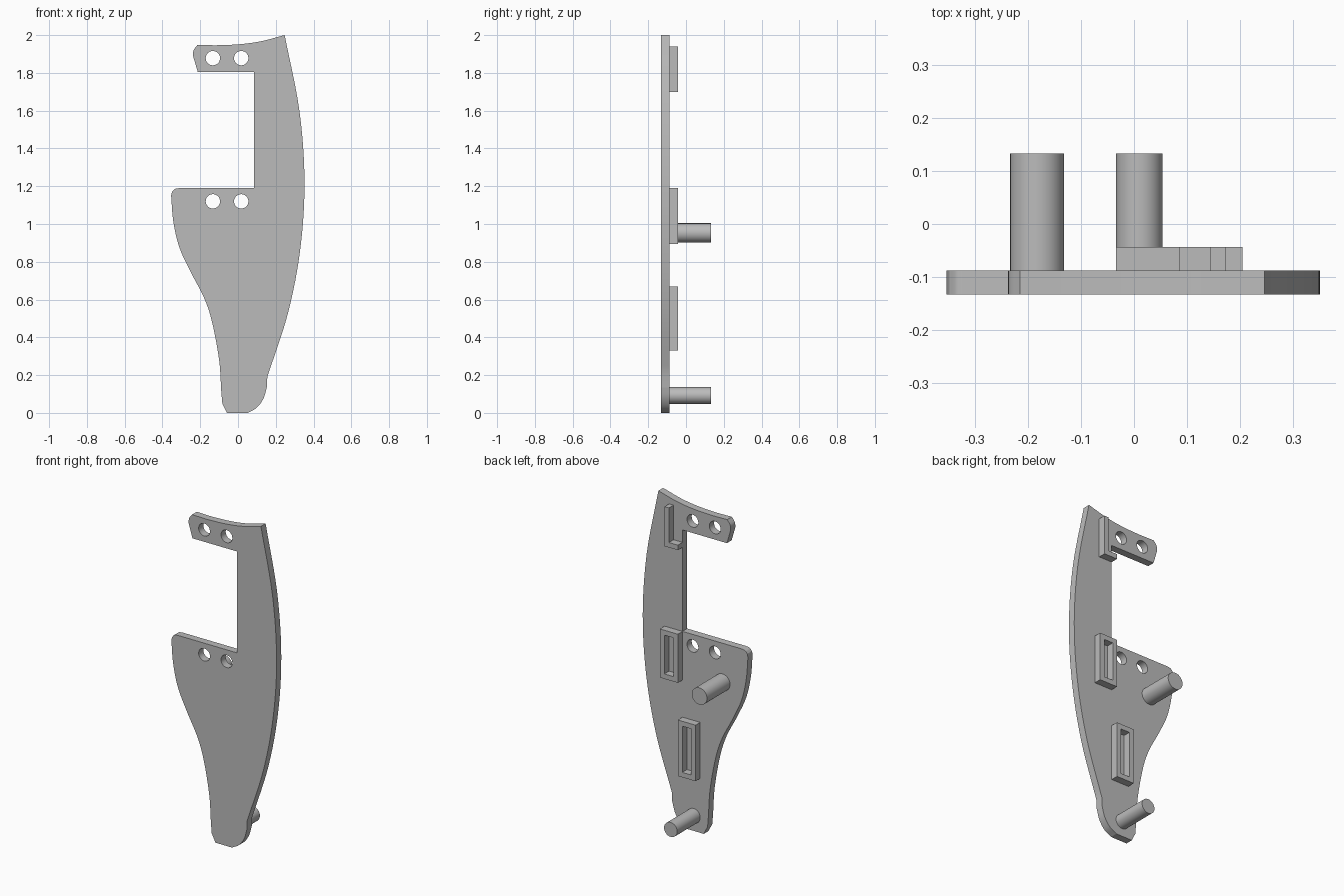
import bpy, bmesh, math
from mathutils import Matrix, Vector
from mathutils.geometry import interpolate_bezier

if "Cube" in bpy.data.objects:
    bpy.data.objects.remove(bpy.data.objects["Cube"])

grey = bpy.data.materials.new("plain grey")
grey.use_nodes = True
grey.diffuse_color = (0.5, 0.5, 0.5, 1)
grey.node_tree.nodes["Principled BSDF"].inputs["Base Color"].default_value = grey.diffuse_color

FRONT, FACE, RIB_BACK, PEG_BACK = -0.133, -0.088, -0.043, 0.133


def smooth(points, steps=6):
    """Smooth path through the points."""
    p = [Vector(q) for q in points]
    p = [2 * p[0] - p[1]] + p + [2 * p[-1] - p[-2]]
    path = []
    for a, b, c, d in zip(p, p[1:], p[2:], p[3:]):
        path += interpolate_bezier(b, b + (c - a) / 6, c - (d - b) / 6, c, steps + 1)[:-1]
    return [tuple(v) for v in path] + [points[-1]]


def circle(x, z, r, n=32):
    return [(x + r * math.cos(math.tau * i / n), z + r * math.sin(math.tau * i / n)) for i in range(n)]


def rect(x0, x1, z0, z1):
    return [(x0, z0), (x1, z0), (x1, z1), (x0, z1)]


def finish(name, mesh):
    obj = bpy.data.objects.new(name, mesh)
    bpy.context.collection.objects.link(obj)
    mesh.materials.clear()
    mesh.materials.append(grey)
    bpy.ops.object.select_all(action="DESELECT")
    obj.select_set(True)
    bpy.context.view_layer.objects.active = obj
    bpy.ops.object.shade_smooth_by_angle(angle=math.radians(25))


def slab(name, loops, y0, y1):
    """Fill an outline with its holes and give it depth from y0 to y1."""
    curve = bpy.data.curves.new(name, "CURVE")
    curve.dimensions = "2D"
    curve.fill_mode = "BOTH"
    curve.extrude = (y1 - y0) / 2
    for loop in loops:
        spline = curve.splines.new("POLY")
        spline.points.add(len(loop) - 1)
        for point, (x, z) in zip(spline.points, loop):
            point.co = (x, z, 0, 1)
        spline.use_cyclic_u = True
    helper = bpy.data.objects.new(name + " outline", curve)
    mesh = bpy.data.meshes.new_from_object(helper)
    bpy.data.objects.remove(helper)
    mesh.transform(Matrix.Translation((0, (y0 + y1) / 2, 0)) @ Matrix.Rotation(math.pi / 2, 4, "X"))
    bm = bmesh.new()
    bm.from_mesh(mesh)
    bmesh.ops.remove_doubles(bm, verts=bm.verts, dist=0.0005)
    bmesh.ops.recalc_face_normals(bm, faces=bm.faces)
    bm.to_mesh(mesh)
    bm.free()
    finish(name, mesh)


def peg(name, x, z, r):
    bm = bmesh.new()
    depth = PEG_BACK - FACE
    place = Matrix.Translation((x, FACE + depth / 2, z)) @ Matrix.Rotation(math.pi / 2, 4, "X")
    bmesh.ops.create_cone(bm, cap_ends=True, segments=40, radius1=r, radius2=r, depth=depth, matrix=place)
    mesh = bpy.data.meshes.new(name)
    bm.to_mesh(mesh)
    bm.free()
    finish(name, mesh)


# Main plate: bowed outer edge, rounded foot, waisted inner edge, notch and arm
outer_edge = smooth([(0.247, 2), (0.325, 1.6), (0.352, 1.225), (0.33, 0.87), (0.265, 0.53), (0.155, 0.19)])
foot = smooth([(0.154, 0.14), (0.135, 0.077), (0.1, 0.028), (0.052, 0)])
inner_edge = smooth([(-0.058, 0), (-0.083, 0.05), (-0.089, 0.12), (-0.1, 0.28), (-0.137, 0.48), (-0.18, 0.61),
                     (-0.25, 0.745), (-0.31, 0.875), (-0.342, 1.01), (-0.354, 1.15)][1:])
corner = smooth([(-0.349, 1.17), (-0.335, 1.185), (-0.31, 1.19)])
notch = [(0.085, 1.19), (0.085, 1.805), (-0.213, 1.805)]
arm_end = smooth([(-0.238, 1.89), (-0.235, 1.92), (-0.215, 1.948)])
arm_top = smooth([(-0.12, 1.946), (0, 1.951), (0.12, 1.967), (0.235, 1.997)])
holes = [circle(x, z, 0.038) for x in (-0.133, 0.017) for z in (1.12, 1.878)]
outline = outer_edge + foot + [(-0.058, 0)] + inner_edge + corner + notch + arm_end + arm_top
slab("main_plate", [outline] + holes, FRONT, FACE)

# Raised rectangular frames on the back
WALL = 0.03
for name, x0, x1, z0, z1 in (("lower_frame", -0.034, 0.085, 0.33, 0.67),
                             ("middle_frame", 0.085, 0.205, 0.895, 1.19)):
    inside = rect(x0 + WALL, x1 - WALL, z0 + WALL, z1 - WALL)
    slab(name, [rect(x0, x1, z0, z1), inside], FACE, RIB_BACK)

# L-shaped rib beside the notch
slab("corner_rib", [[(0.085, 1.7), (0.174, 1.7), (0.174, 1.94), (0.145, 1.94),
                     (0.145, 1.73), (0.085, 1.73)]], FACE, RIB_BACK)

# Pegs
peg("upper_peg", -0.183, 0.953, 0.051)
peg("lower_peg", 0.01, 0.092, 0.044)
